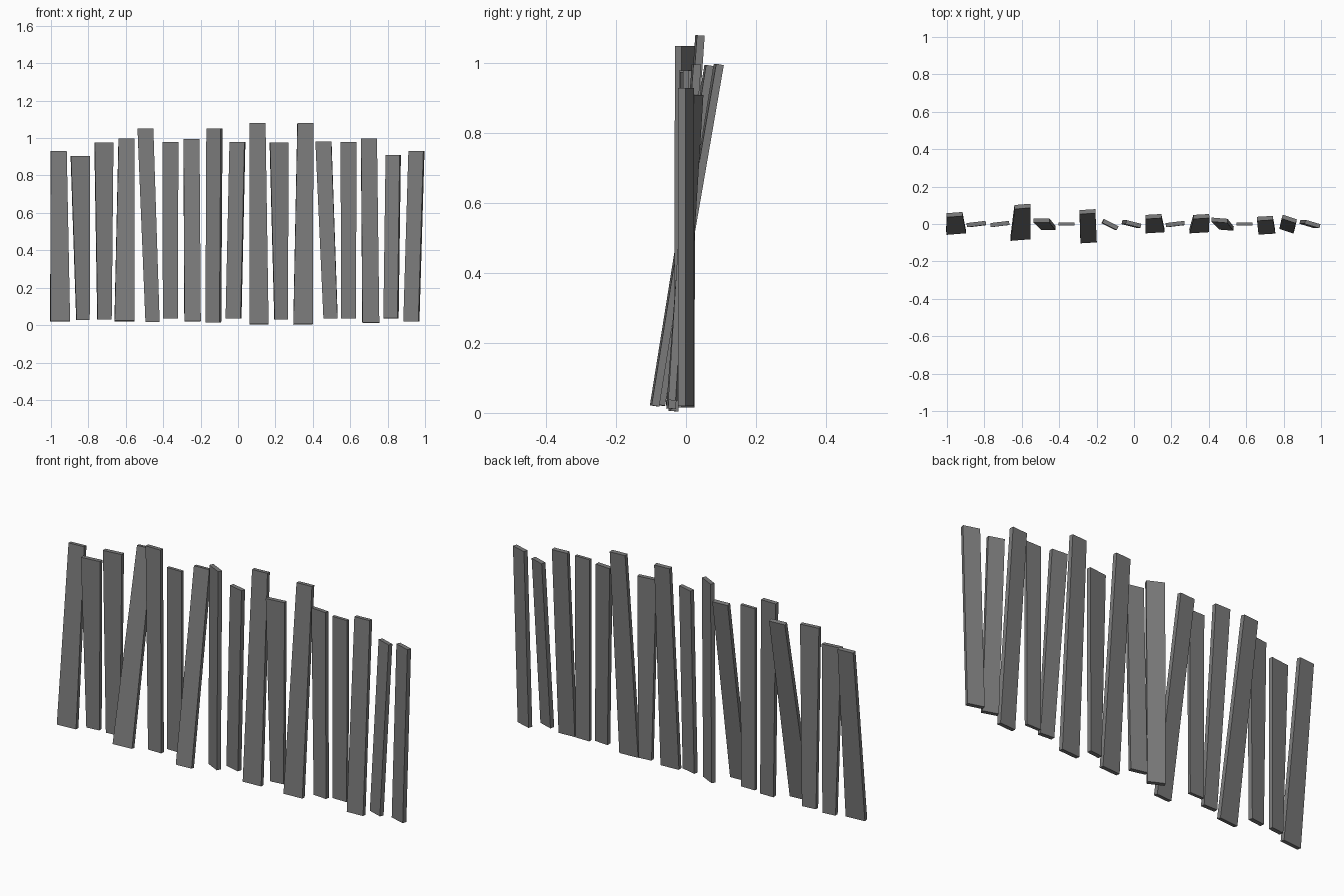
import bpy
from mathutils import Vector

default_cube = bpy.data.objects.get("Cube")
if default_cube:
    bpy.data.objects.remove(default_cube, do_unlink=True)

# Single weathered grey for every board
grey = bpy.data.materials.new("board_grey")
grey.use_nodes = True
colour = (0.2, 0.2, 0.2, 1)
grey.diffuse_color = colour
grey.node_tree.nodes["Principled BSDF"].inputs["Base Color"].default_value = colour


def board(foot, tip, low, high, foot_width=0.08, tip_width=0.085,
          foot_y=0.0, tip_y=0.0, turn=0.0, thick=0.022):
    """One tapered board between two end centres, turned about its length."""
    bottom = Vector((foot, foot_y, low))
    top = Vector((tip, tip_y, high))
    across = Vector((1, turn, 0))
    depth = (top - bottom).cross(across).normalized() * thick / 2
    corners = []
    for centre, width in ((bottom, foot_width), (top, tip_width)):
        side = across * width / 2
        corners += [centre - side - depth, centre + side - depth,
                    centre + side + depth, centre - side + depth]
    # End caps, then the four long sides
    faces = [(3, 2, 1, 0), (4, 5, 6, 7)]
    faces += [(i, (i + 1) % 4, (i + 1) % 4 + 4, i + 4) for i in range(4)]
    mesh = bpy.data.meshes.new("fence_board")
    mesh.from_pydata(corners, [], faces)
    # Consistent outward normals
    import bmesh
    bm = bmesh.new()
    bm.from_mesh(mesh)
    bmesh.ops.recalc_face_normals(bm, faces=bm.faces)
    bm.to_mesh(mesh)
    bm.free()
    mesh.materials.append(grey)
    obj = bpy.data.objects.new("fence_board", mesh)
    bpy.context.collection.objects.link(obj)
    return obj


# Right end of the row
board(foot=-.951, tip=-.959, low=.02, high=.93, foot_width=.105,
      foot_y=-.043, tip_y=.05, turn=.08)
board(foot=-.829, tip=-.843, low=.027, high=.905, foot_width=.07, tip_width=.102,
      turn=.12)
board(foot=-.714, tip=-.717, low=.03, high=.975, foot_width=.075, tip_width=.1,
      turn=.12)
board(foot=-.607, tip=-.596, low=.022, high=.997, foot_width=.106,
      foot_y=-.075, tip_y=.094, turn=.08)
board(foot=-.457, tip=-.495, low=.017, high=1.05, foot_width=.076,
      foot_y=-.022, tip_y=.019)
board(foot=-.362, tip=-.361, low=.035, high=.98, thick=.016)

# Middle of the row
board(foot=-.243, tip=-.249, low=.02, high=.994, foot_width=.087,
      foot_y=-.09, tip_y=.066, turn=.06)
board(foot=-.132, tip=-.126, low=.015, high=1.05, foot_width=.075, tip_width=.077,
      foot_y=-.004, tip_y=-.003, turn=-.5)
board(foot=-.024, tip=-.003, low=.035, high=.98, tip_width=.08,
      turn=-.25)
board(foot=.112, tip=.104, low=.005, high=1.08, foot_width=.102,
      foot_y=-.036, tip_y=.04, turn=.06)
board(foot=.23, tip=.22, low=.03, high=.975, foot_width=.07, tip_width=.1,
      turn=.12)
board(foot=.348, tip=.36, low=.005, high=1.08, foot_width=.104,
      foot_y=-.036, tip_y=.04, turn=.06)

# Left end of the row
board(foot=.495, tip=.457, low=.035, high=.98, foot_width=.075,
      foot_y=-.022, tip_y=.02, turn=-.08)
board(foot=.591, tip=.591, low=.035, high=.98, thick=.016)
board(foot=.71, tip=.7, low=.012, high=.997, foot_width=.09,
      foot_y=-.043, tip_y=.03, turn=.06)
board(foot=.818, tip=.83, low=.036, high=.91, foot_width=.075, tip_width=.075,
      foot_y=-.028, tip_y=.027, turn=-.33)
board(foot=.927, tip=.954, low=.02, high=.93, tip_width=.08,
      turn=-.3)
